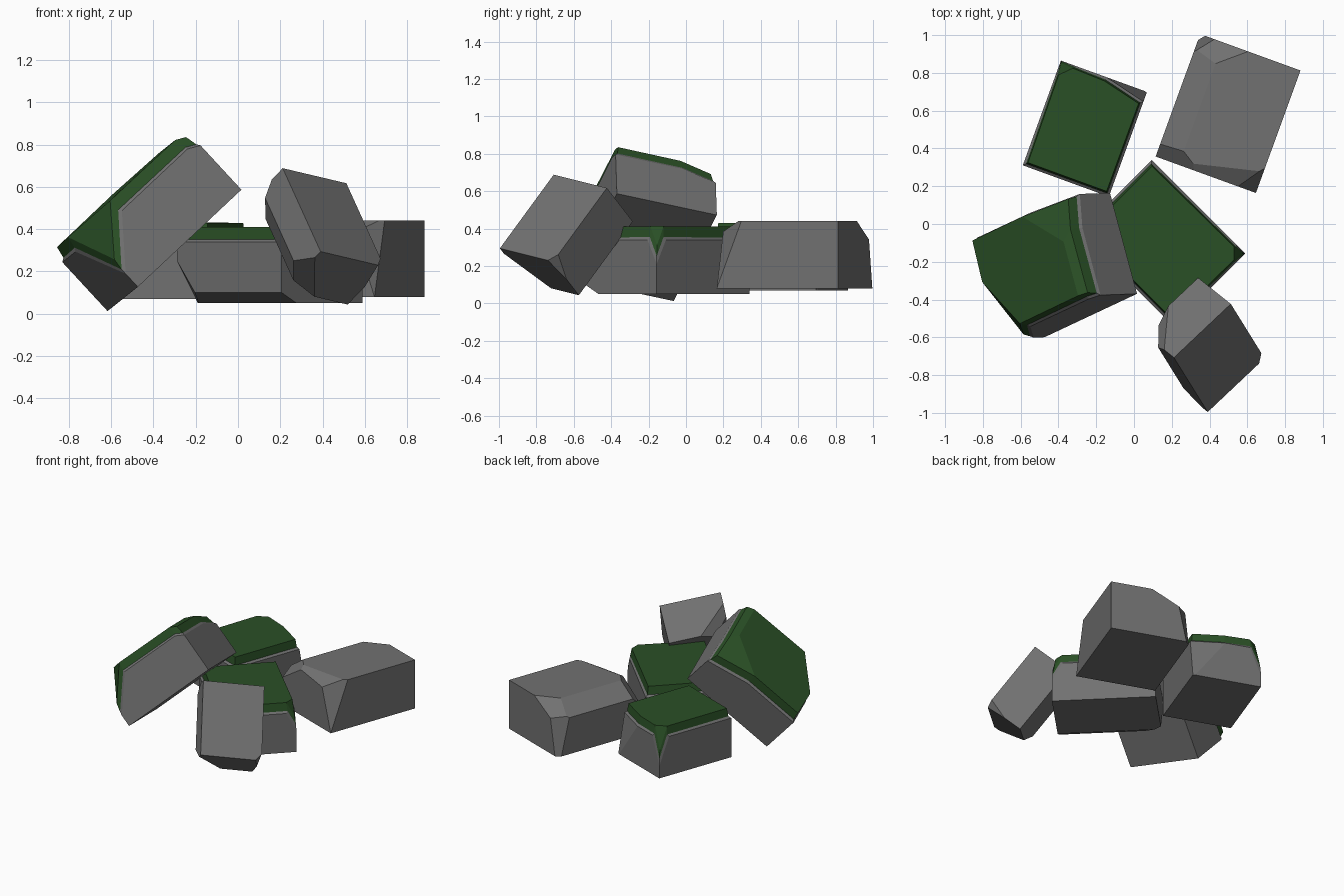
import bpy, bmesh
from mathutils import Vector, Matrix
from math import radians

if "Cube" in bpy.data.objects:
    bpy.data.objects.remove(bpy.data.objects["Cube"])

MOSS, RIM = 0.058, 0.012   # moss thickness, grey rim under the moss


def material(name, colour):
    mat = bpy.data.materials.new(name)
    mat.diffuse_color = (*colour, 1)
    mat.use_nodes = True
    mat.node_tree.nodes["Principled BSDF"].inputs["Base Color"].default_value = mat.diffuse_color
    return mat


moss_mat = material("moss_green", (0.023, 0.08, 0.019))
stone_mat = material("stone_grey", (0.165, 0.165, 0.165))


def add_object(name, bm, matrix, mat):
    mesh = bpy.data.meshes.new(name)
    bm.to_mesh(mesh)
    mesh.materials.append(mat)
    ob = bpy.data.objects.new(name, mesh)
    ob.matrix_world = matrix
    bpy.context.collection.objects.link(ob)


def chop(bm, half, signs, lengths):
    """Slice off a corner (or an edge, where a sign is 0) by its lengths along x, y, z."""
    n = Vector([s / l if s else 0 for s, l in zip(signs, lengths)])
    corner = Vector([s * h for s, h in zip(signs, half)])
    point = corner - n / n.length_squared
    bmesh.ops.bisect_plane(bm, geom=bm.verts[:] + bm.edges[:] + bm.faces[:],
                           dist=1e-5, plane_co=point, plane_no=n, clear_outer=True)
    bmesh.ops.holes_fill(bm, edges=[e for e in bm.edges if e.is_boundary])
    bmesh.ops.recalc_face_normals(bm, faces=bm.faces[:])


def rock(name, centre, axes, size, cuts, mossy=False):
    # boulder: a box with corners and edges sliced away
    w, d, h = size
    lift = MOSS + RIM if mossy else 0
    half = Vector((w / 2, d / 2, (h - lift) / 2))
    bm = bmesh.new()
    bmesh.ops.create_cube(bm, size=1)
    bmesh.ops.scale(bm, vec=half * 2, verts=bm.verts)
    for signs, lengths in cuts:
        chop(bm, half, signs, lengths)
    bmesh.ops.translate(bm, vec=(0, 0, -lift / 2), verts=bm.verts)
    matrix = Matrix.Translation(centre) @ axes.to_4x4()
    if mossy:
        bm.normal_update()
        top = [f for f in bm.faces if f.normal.z > 0.2]
        bmesh.ops.inset_region(bm, faces=top, thickness=0.014, depth=RIM, use_even_offset=True)
        # moss cap: the upward faces, raised and slightly tapered
        bm.faces.index_update()
        keep = {f.index for f in top}
        cap = bm.copy()
        cap.faces.ensure_lookup_table()
        bmesh.ops.delete(cap, geom=[f for i, f in enumerate(cap.faces) if i not in keep],
                         context='FACES')
        res = bmesh.ops.extrude_face_region(cap, geom=cap.faces[:], use_keep_orig=True)
        verts = [g for g in res["geom"] if isinstance(g, bmesh.types.BMVert)]
        bmesh.ops.translate(cap, vec=(0, 0, MOSS), verts=verts)
        bmesh.ops.scale(cap, vec=(0.97, 0.97, 1), verts=verts)
        bmesh.ops.recalc_face_normals(cap, faces=cap.faces[:])
        add_object(name + "_moss", cap, matrix, moss_mat)
        cap.free()
    add_object(name, bm, matrix, stone_mat)
    bm.free()


def turn(deg):
    return Matrix.Rotation(radians(deg), 3, 'Z')


def tilt(x, y):
    x = Vector(x).normalized()
    z = x.cross(Vector(y)).normalized()
    return Matrix((x, z.cross(x), z)).transposed()


# flat-lying rocks
rock("back_left_rock", (-0.26, 0.505, 0.25), turn(-20), (0.485, 0.59, 0.36),
     [((-1, 1, 1), (0.08, 0.08, 0.2)), ((1, 1, 1), (0.23, 0.055, 0.31))], True)
rock("back_right_rock", (0.498, 0.585, 0.26), turn(-20), (0.565, 0.69, 0.36),
     [((-1, 0, 1), (0.13, 1, 0.09)), ((-1, 1, 1), (0.27, 0.23, 0.14)),
      ((-1, 1, 1), (0.1, 0.12, 0.5)), ((1, -1, 1), (0.12, 0.14, 0.36)),
      ((1, -1, 1), (0.5, 0.12, 0.07)), ((-1, -1, 1), (0.25, 0.16, 0.16))])
rock("centre_rock", (0.15, -0.1, 0.23), turn(45), (0.54, 0.7, 0.36),
     [((1, -1, 1), (0.07, 0.07, 0.13)), ((-1, 0, -1), (0.1, 1, 0.05)),
      ((-1, 1, -1), (0.14, 0.16, 0.2))], True)

# leaning rocks
rock("left_leaning_rock", (-0.431, -0.222, 0.441), tilt((0.69, 0.324, 0.648), (-0.23, 0.956, -0.18)),
     (0.71, 0.565, 0.385),
     [((-1, -1, 1), (0.2, 0.32, 0.23)), ((1, 0, 1), (0.06, 1, 0.03)),
      ((1, 1, 1), (0.3, 0.3, 0.08))], True)
rock("front_leaning_rock", (0.365, -0.64, 0.366), tilt((0.72, 0.68, -0.17), (-0.31, 0.58, 0.745)),
     (0.42, 0.52, 0.285),
     [((-1, 0, -1), (0.1, 1, 0.12)), ((-1, -1, -1), (0.2, 0.16, 0.24)),
      ((-1, 1, -1), (0.2, 0.12, 0.2)), ((1, -1, 1), (0.04, 0.05, 0.15))])
